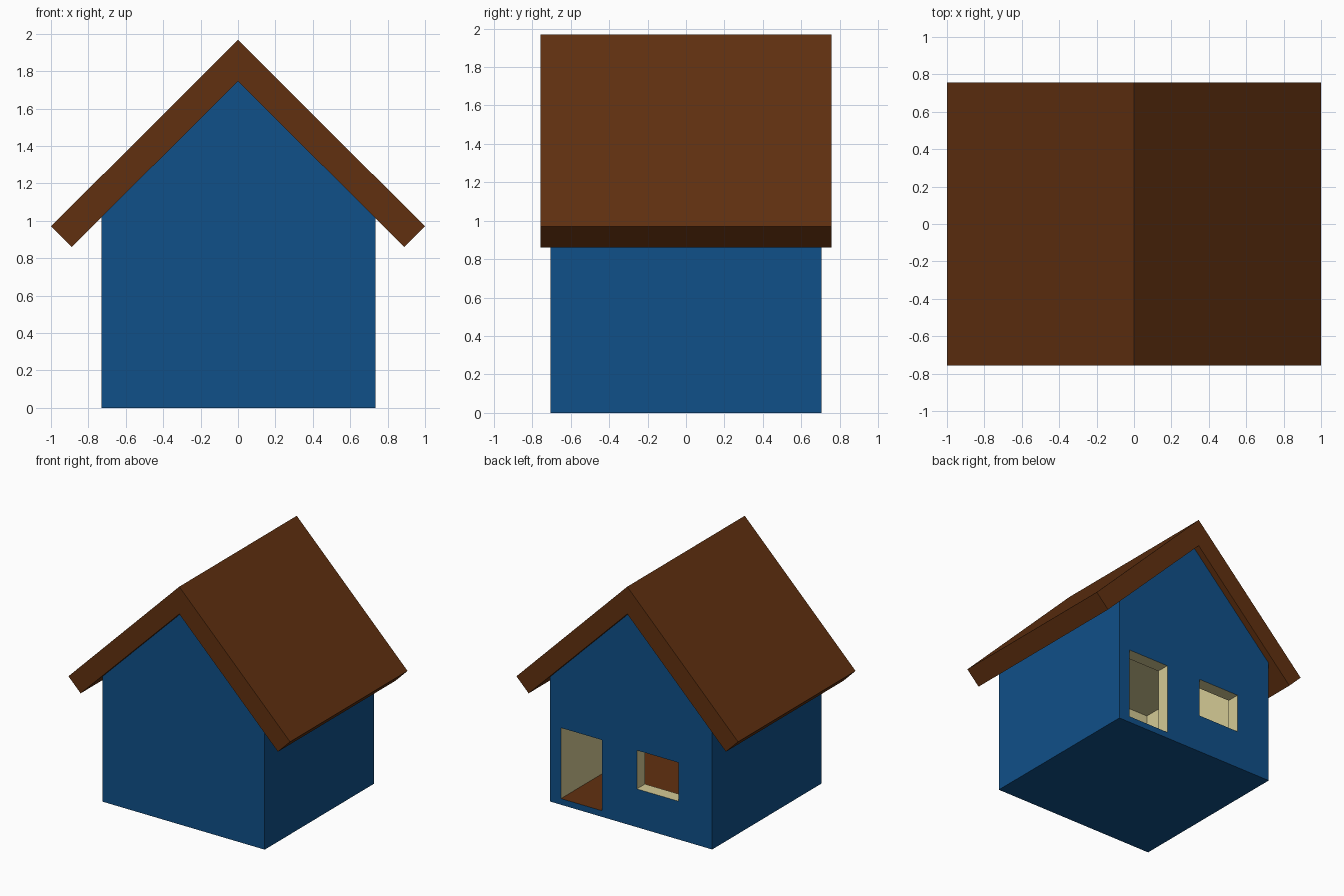
import bpy, bmesh

if "Cube" in bpy.data.objects:
    bpy.data.objects.remove(bpy.data.objects["Cube"], do_unlink=True)


def material(name, rgb):
    m = bpy.data.materials.new(name)
    m.use_nodes = True
    m.diffuse_color = (*rgb, 1)
    bsdf = next(n for n in m.node_tree.nodes if n.type == 'BSDF_PRINCIPLED')
    bsdf.inputs["Base Color"].default_value = (*rgb, 1)
    return m


blue = material("wall blue", (0.005, 0.08, 0.25))
cream = material("inside cream", (0.66, 0.59, 0.30))
brown = material("wood brown", (0.12, 0.03, 0.005))


def prism(name, profile, y0, y1, mats):
    """Extrude an (x, z) outline from y0 to y1."""
    bm = bmesh.new()
    face = bm.faces.new([bm.verts.new((x, y0, z)) for x, z in profile])
    out = bmesh.ops.extrude_face_region(bm, geom=[face])
    moved = [v for v in out["geom"] if isinstance(v, bmesh.types.BMVert)]
    bmesh.ops.translate(bm, verts=moved, vec=(0, y1 - y0, 0))
    bmesh.ops.recalc_face_normals(bm, faces=bm.faces)
    me = bpy.data.meshes.new(name)
    bm.to_mesh(me)
    bm.free()
    for m in mats:
        me.materials.append(m)
    ob = bpy.data.objects.new(name, me)
    bpy.context.collection.objects.link(ob)
    return ob


def rect(x0, x1, z0, z1):
    return [(x0, z0), (x1, z0), (x1, z1), (x0, z1)]


# Gabled house walls
WALL = 0.705
walls = prism("house_walls",
              [(-0.73, 0), (0.735, 0), (0.735, 1.015), (0, 1.75), (-0.73, 1.02)],
              -WALL, WALL, [blue, cream, brown])

# Hollow room, then the door and window openings in the back wall
cutters = [
    prism("room_cutter", rect(-0.63, 0.635, 0.05, 1.1), -0.6, 0.6, [cream]),
    prism("door_cutter", rect(0.265, 0.635, 0.05, 0.627), 0.5, 0.8, [cream]),
    prism("window_cutter", rect(-0.425, -0.05, 0.312, 0.627), 0.5, 0.8, [cream]),
]
bpy.context.view_layer.objects.active = walls
for c in cutters:
    c.hide_render = True
    mod = walls.modifiers.new(c.name, 'BOOLEAN')
    mod.operation = 'DIFFERENCE'
    mod.solver = 'EXACT'
    mod.object = c
    bpy.ops.object.modifier_apply(modifier=mod.name)
for c in cutters:
    bpy.data.objects.remove(c, do_unlink=True)

# Outside blue, inside cream, floor brown
for p in walls.data.polygons:
    x, y, z = p.center
    inside = abs(x) < 0.7 and abs(y) < 0.69 and 0.02 < z < 1.2
    floor = inside and p.normal.z > 0.5 and z < 0.1
    p.material_index = 2 if floor else 1 if inside else 0

# Thick pitched roof with overhanging eaves
prism("roof", [(-1, 0.97), (-0.89, 0.86), (0, 1.745), (0.89, 0.86), (1, 0.97), (0, 1.968)],
      -0.757, 0.757, [brown])
